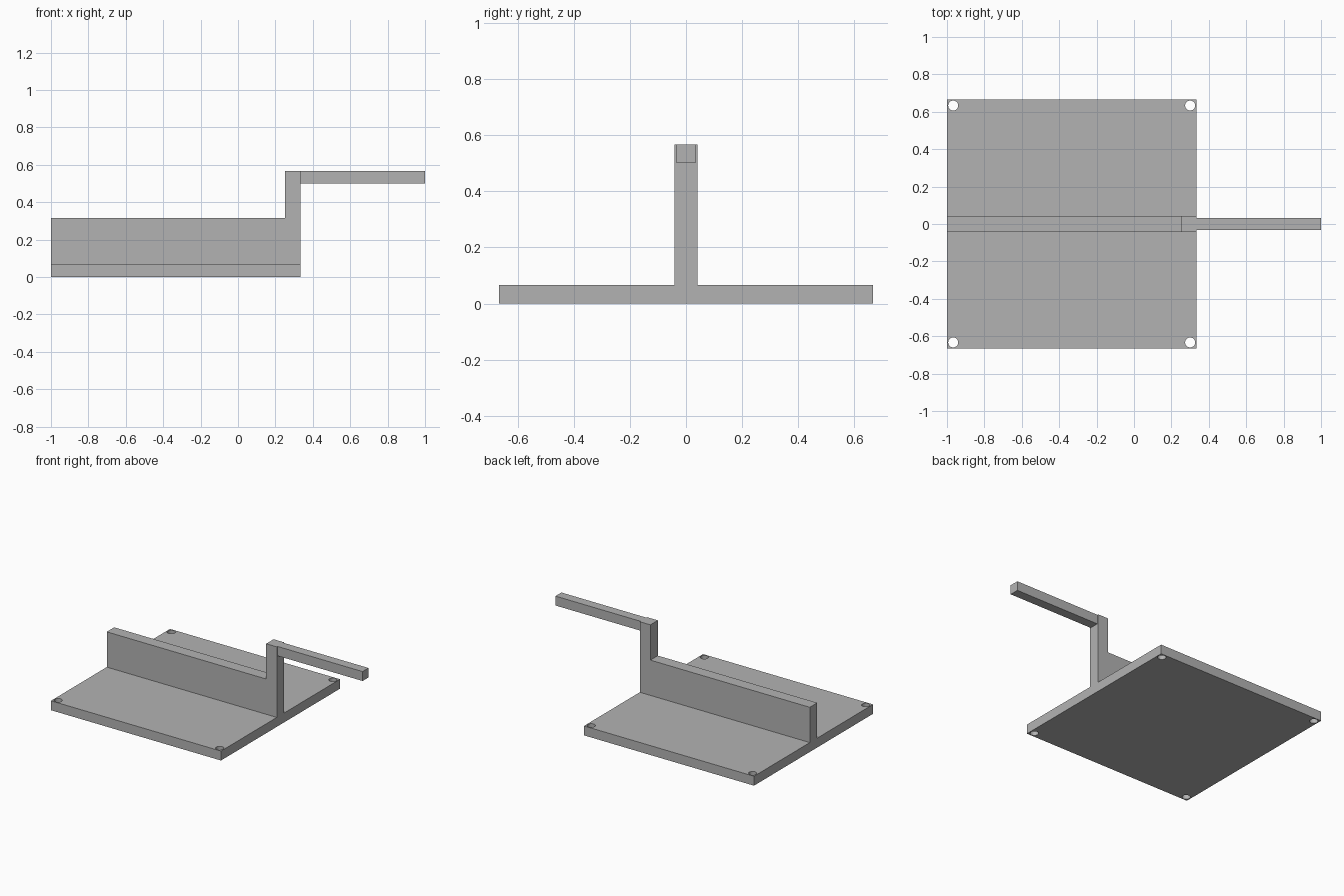
import bpy, bmesh
from mathutils import Vector

if "Cube" in bpy.data.objects:
    bpy.data.objects.remove(bpy.data.objects["Cube"])

grey = bpy.data.materials.new("plain grey")
grey.diffuse_color = (0.45, 0.45, 0.45, 1)
grey.use_nodes = True
grey.node_tree.nodes["Principled BSDF"].inputs["Base Color"].default_value = grey.diffuse_color


def prism(name, profile, y0, y1):
    """Extrude an x-z profile from y0 to y1."""
    bm = bmesh.new()
    face = bm.faces.new([bm.verts.new((x, y0, z)) for x, z in profile])
    ext = bmesh.ops.extrude_face_region(bm, geom=[face])
    verts = [v for v in ext["geom"] if isinstance(v, bmesh.types.BMVert)]
    bmesh.ops.translate(bm, verts=verts, vec=Vector((0, y1 - y0, 0)))
    bmesh.ops.recalc_face_normals(bm, faces=bm.faces[:])
    mesh = bpy.data.meshes.new(name)
    bm.to_mesh(mesh)
    bm.free()
    mesh.materials.append(grey)
    obj = bpy.data.objects.new(name, mesh)
    bpy.context.collection.objects.link(obj)
    return obj


def rect(x0, x1, z0, z1):
    return [(x0, z0), (x1, z0), (x1, z1), (x0, z1)]


LEFT, RIGHT, HALF, THICK = -1.0, 0.3333, 0.6667, 0.0667

# Square base plate
base = prism("base_plate", rect(LEFT, RIGHT, 0, THICK), -HALF, HALF)

# Screw holes through the four corners
inset = 0.0333
for x in (LEFT + inset, RIGHT - inset):
    for y in (-HALF + inset, HALF - inset):
        bpy.ops.mesh.primitive_cylinder_add(vertices=32, radius=0.0267, depth=0.3,
                                            location=(x, y, THICK / 2))
        cutter = bpy.context.object
        cutter.name = "hole_cutter"
        cutter.data.materials.append(grey)
        cutter.hide_render = True
        cutter.hide_set(True)
        hole = base.modifiers.new("corner_hole", 'BOOLEAN')
        hole.operation = 'DIFFERENCE'
        hole.solver = 'EXACT'
        hole.object = cutter

# Upright rib along the middle, rising into a post at the right end
prism("rib_and_post", [(LEFT, THICK), (RIGHT, THICK), (RIGHT, 0.5667),
                       (0.25, 0.5667), (0.25, 0.3167), (LEFT, 0.3167)],
      -0.0417, 0.0417)

# Slim arm reaching out from the top of the post
prism("arm", rect(RIGHT, 1.0, 0.5, 0.5667), -0.0333, 0.0333)
